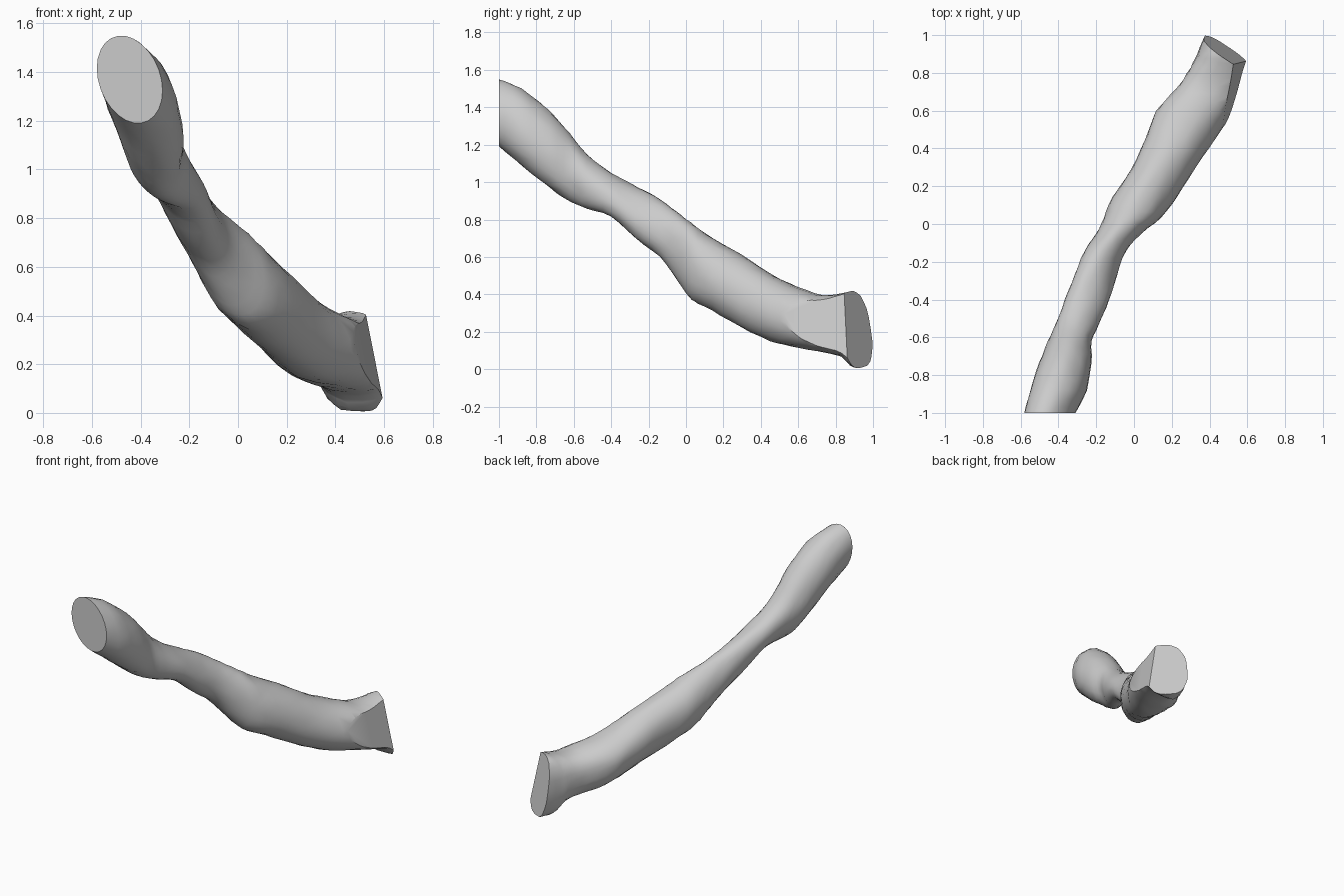
import bpy
import bmesh
import math
import random
from mathutils import Vector

cube = bpy.data.objects.get("Cube")
if cube:
    bpy.data.objects.remove(cube)

random.seed(4)
SIDES = 26
STEPS = 3

# Cross-sections along the limb:
# (y, x min, x max, z min, z max, skew, squareness power)
SECTIONS = [
    (-1.0, -.58, -.31, 1.19, 1.55, -.26, 1),
    (-.88, -.55, -.25, 1.09, 1.5, -.25, 1),
    (-.73, -.5, -.225, .97, 1.38, -.2, 1),
    (-.62, -.455, -.225, .895, 1.26, -.15, 1),
    (-.53, -.415, -.185, .86, 1.15, -.3, 1),
    (-.4, -.365, -.13, .815, 1.05, -.4, 1),
    (-.27, -.315, -.09, .7, .98, -.4, 1),
    (-.14, -.26, -.04, .6, .91, -.35, 1),
    (-.05, -.2, .04, .48, .84, -.3, 1),
    (.03, -.16, .14, .37, .78, -.3, 1),
    (.14, -.115, .225, .315, .7, -.3, 1),
    (.29, -.015, .32, .225, .615, -.32, 1),
    (.45, .06, .43, .15, .51, -.3, 1),
    (.6, .12, .53, .115, .44, -.25, .9),
    (.73, .235, .6, .09, .395, -.15, .85),
    (.83, .3, .64, .065, .405, -.05, .8),
    (.9, .335, .66, .005, .42, 0, .75),
    (1.0, .375, .68, .02, .41, 0, .75),
    (1.1, .42, .7, .04, .4, 0, .75),
]


def smooth_step(a, b, c, d, t):
    """Catmull-Rom blend of four neighbouring values."""
    return b + .5 * t * (c - a + t * (2 * a - 5 * b + 4 * c - d + t * (3 * (b - c) + d - a)))


def refined(rows):
    last = len(rows) - 1
    for i in range(last):
        quad = [rows[max(0, min(last, i + k))] for k in (-1, 0, 1, 2)]
        for s in range(STEPS):
            yield [smooth_step(*values, s / STEPS) for values in zip(*quad)]
    yield rows[last]


def rounded(value, power):
    return math.copysign(abs(value) ** power, value)


def section_ring(bm, row, rough):
    y, x0, x1, z0, z1, skew, power = row
    ring = []
    for k in range(SIDES):
        angle = math.tau * k / SIDES
        swell = 1 + random.uniform(-rough, rough)
        x = (x0 + x1) / 2 + (x1 - x0) / 2 * swell * rounded(math.cos(angle), power)
        z = (z0 + z1) / 2 + (z1 - z0) / 2 * swell * rounded(math.sin(angle + skew), power)
        ring.append(bm.verts.new((x, y, z)))
    return ring


def slice_flat(bm, normal, distance):
    """Cut away everything beyond a plane and close the cut."""
    normal = Vector(normal)
    length = normal.length
    normal.normalize()
    cut = bmesh.ops.bisect_plane(
        bm, geom=bm.verts[:] + bm.edges[:] + bm.faces[:],
        plane_co=normal * distance / length, plane_no=normal, clear_outer=True)
    rim = [e for e in cut["geom_cut"] if isinstance(e, bmesh.types.BMEdge)]
    bmesh.ops.holes_fill(bm, edges=rim, sides=0)


# Lofted body with a flat front end
bm = bmesh.new()
rings = []
for number, row in enumerate(refined(SECTIONS)):
    rings.append(section_ring(bm, row, .018 if number else 0))
for near, far in zip(rings, rings[1:]):
    for k in range(SIDES):
        n = (k + 1) % SIDES
        bm.faces.new((near[k], near[n], far[n], far[k]))
bm.faces.new(rings[0])
bm.faces.new(rings[-1])
bmesh.ops.recalc_face_normals(bm, faces=bm.faces[:])

# Flat facet on the left flank, then the slanted back end
slice_flat(bm, (.96, -.21, .18), .4)
slice_flat(bm, (.56, .81, .15), 1.04)
bmesh.ops.recalc_face_normals(bm, faces=bm.faces[:])

mesh = bpy.data.meshes.new("branch")
bm.to_mesh(mesh)
bm.free()
branch = bpy.data.objects.new("branch", mesh)
bpy.context.collection.objects.link(branch)

# Plain light grey
grey = bpy.data.materials.new("light_grey")
grey.use_nodes = True
colour = (.6, .6, .6, 1)
grey.diffuse_color = colour
grey.node_tree.nodes["Principled BSDF"].inputs["Base Color"].default_value = colour
mesh.materials.append(grey)

# Smooth bark with crisp cut edges
bpy.ops.object.select_all(action="DESELECT")
branch.select_set(True)
bpy.context.view_layer.objects.active = branch
bpy.ops.object.shade_smooth_by_angle(angle=math.radians(30))
